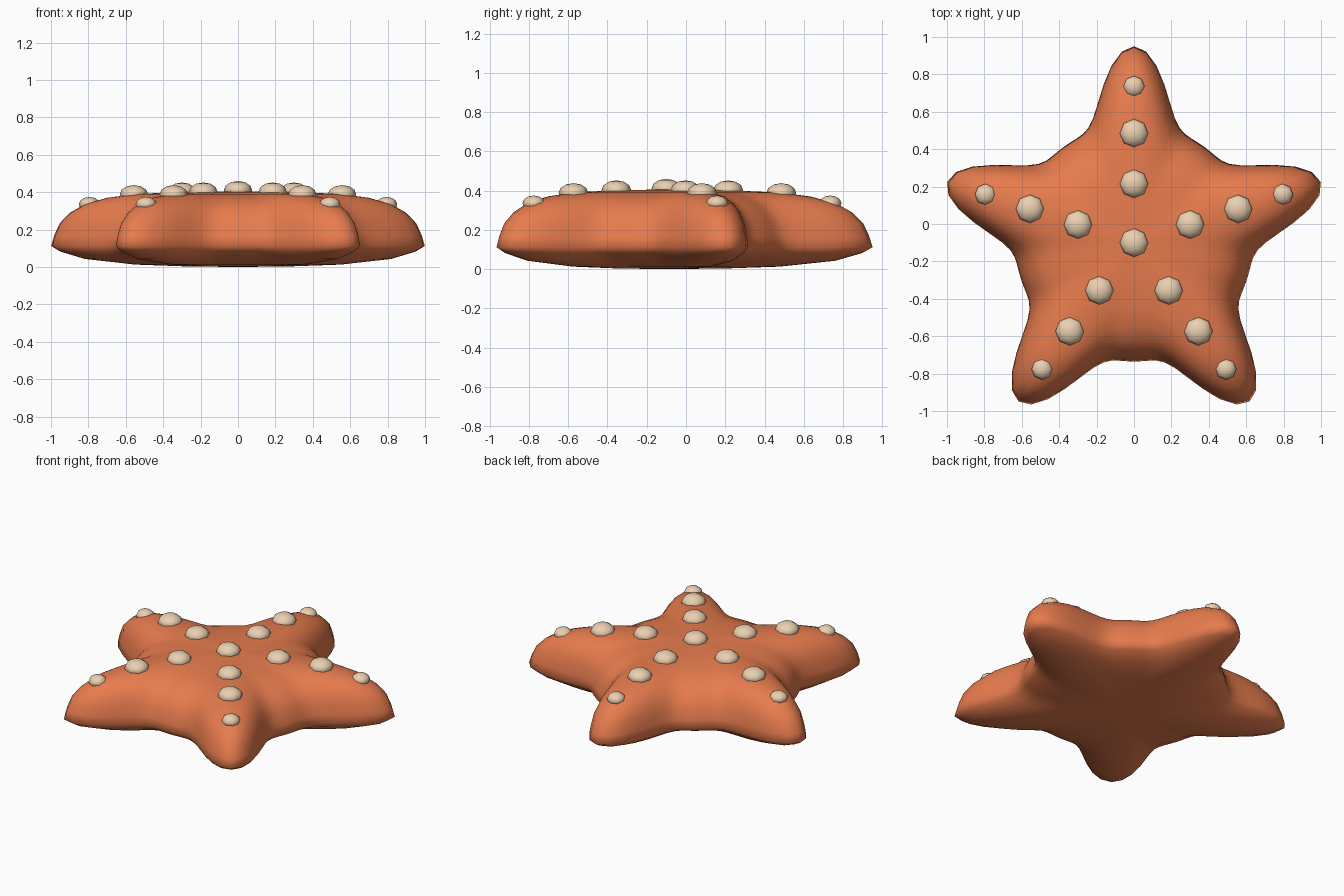
import bpy, bmesh
from math import cos, sin, pi, radians

if "Cube" in bpy.data.objects:
    bpy.data.objects.remove(bpy.data.objects["Cube"])

CY = -0.1      # star centre in y
SEG = 100      # points around the outline


def material(name, rgb):
    m = bpy.data.materials.new(name)
    m.diffuse_color = (*rgb, 1)
    m.use_nodes = True
    m.node_tree.nodes["Principled BSDF"].inputs["Base Color"].default_value = m.diffuse_color
    return m


def outline(a):
    # five-armed rounded star in polar form
    f = (1 + cos(5 * (a - pi / 2))) / 2
    return 0.635 + 0.415 * f ** 2.6


orange = material("orange_skin", (0.80, 0.20, 0.075))
cream = material("cream_bump", (0.83, 0.63, 0.44))

# Body: star outline scaled through a cross-section, from underside to top
section = [(0.3, 0.004), (0.55, 0.013), (0.82, 0.043), (0.95, 0.082), (1.0, 0.112),
           (0.985, 0.165), (0.955, 0.233), (0.9, 0.29), (0.82, 0.336), (0.7, 0.37),
           (0.55, 0.39), (0.3, 0.402)]
bm = bmesh.new()
rings = []
for s, z in section:
    ring = []
    for i in range(SEG):
        a = 2 * pi * i / SEG + pi / 2
        r = s * outline(a)
        ring.append(bm.verts.new((r * cos(a), CY + r * sin(a), z)))
    rings.append(ring)
bottom = bm.verts.new((0, CY, 0))
top = bm.verts.new((0, CY, 0.406))
for i in range(SEG):
    j = (i + 1) % SEG
    for lo, hi in zip(rings, rings[1:]):
        bm.faces.new((lo[i], lo[j], hi[j], hi[i]))
    bm.faces.new((bottom, rings[0][j], rings[0][i]))
    bm.faces.new((top, rings[-1][i], rings[-1][j]))
for f in bm.faces:
    f.smooth = True
mesh = bpy.data.meshes.new("starfish_body")
bm.to_mesh(mesh)
bm.free()
mesh.materials.append(orange)
body = bpy.data.objects.new("starfish_body", mesh)
bpy.context.collection.objects.link(body)


# Bumps: flattened eight-sided domes
def bump(name, dist, angle, z, radius, height):
    bpy.ops.mesh.primitive_uv_sphere_add(
        segments=8, ring_count=6, radius=1,
        location=(dist * cos(angle), CY + dist * sin(angle), z))
    o = bpy.context.object
    o.name = name
    o.scale = (radius, radius, height)
    bpy.ops.object.shade_smooth()
    o.data.materials.append(cream)


bump("centre_bump", 0, 0, 0.41, 0.076, 0.05)
for arm in range(5):
    ang = radians(90 + 72 * arm)
    for k, (d, z, r, h) in enumerate([(0.315, 0.402, 0.076, 0.05),
                                      (0.585, 0.388, 0.076, 0.05),
                                      (0.835, 0.335, 0.057, 0.04)]):
        bump(f"arm_{arm + 1}_bump_{k + 1}", d, ang, z, r, h)
